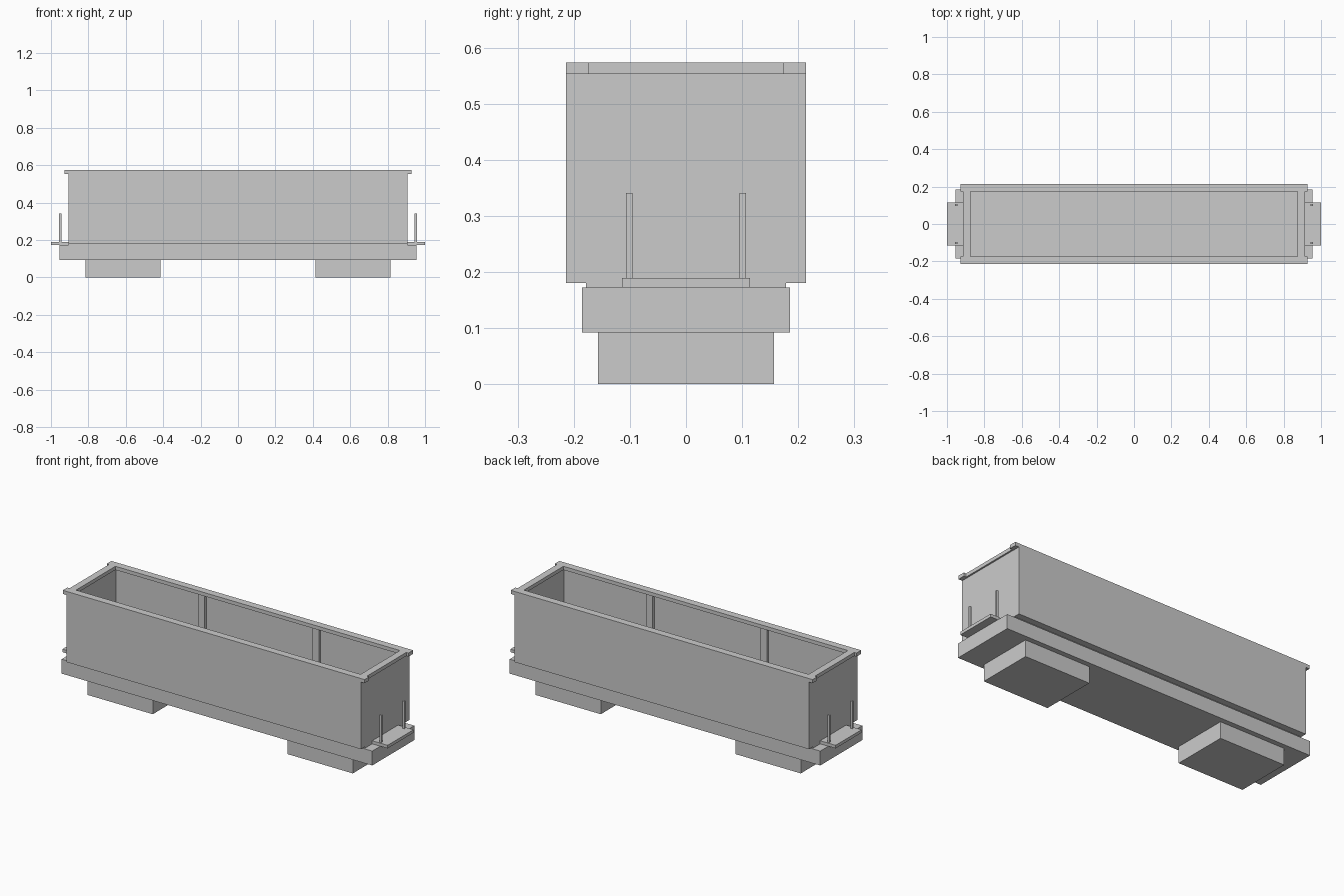
import bpy

if "Cube" in bpy.data.objects:
    bpy.data.objects.remove(bpy.data.objects["Cube"])


def box(name, x, y, z):
    """Axis-aligned box from (min, max) ranges."""
    bpy.ops.mesh.primitive_cube_add(
        size=1, location=[(a + b) / 2 for a, b in (x, y, z)])
    ob = bpy.context.object
    ob.name = name
    ob.scale = [b - a for a, b in (x, y, z)]
    bpy.ops.object.transform_apply(location=False, rotation=False, scale=True)
    return ob


def span(s, a, b):
    """Range from a to b, mirrored to the negative side when s is -1."""
    return tuple(sorted((s * a, s * b)))


# Underframe and wagon floor
box("underframe", (-0.955, 0.955), (-0.185, 0.185), (0.092, 0.172))
box("floor", (-0.905, 0.905), (-0.178, 0.178), (0.172, 0.182))
box("floor_plate", (-0.89, 0.89), (-0.198, 0.198), (0.18, 0.188))

for s, side in ((-1, "left"), (1, "right")):
    # Wheel truck block
    box(f"{side}_truck", span(s, 0.414, 0.816), (-0.157, 0.157), (0, 0.092))

    # End wall and end rim, recessed between the long rims
    box(f"{side}_end_wall", span(s, 0.89, 0.905), (-0.198, 0.198), (0.18, 0.553))
    box(f"{side}_end_rim", span(s, 0.875, 0.914), (-0.173, 0.173), (0.553, 0.573))

    # End platform with two posts
    box(f"{side}_platform", span(s, 0.904, 1.0), (-0.114, 0.114), (0.172, 0.189))
    for t in (-1, 1):
        box(f"{side}_post", span(s, 0.944, 0.956), span(t, 0.095, 0.107), (0.189, 0.341))

for t, side in ((-1, "front"), (1, "back")):
    # Long side wall and its rim
    box(f"{side}_wall", (-0.905, 0.905), span(t, 0.198, 0.2135), (0.18, 0.553))
    box(f"{side}_rim", (-0.928, 0.928), span(t, 0.173, 0.2135), (0.553, 0.573))

    # Inner stiffening ribs
    for s in (-1, 1):
        box(f"{side}_rib", span(s, 0.332, 0.37), span(t, 0.182, 0.198), (0.188, 0.553))
